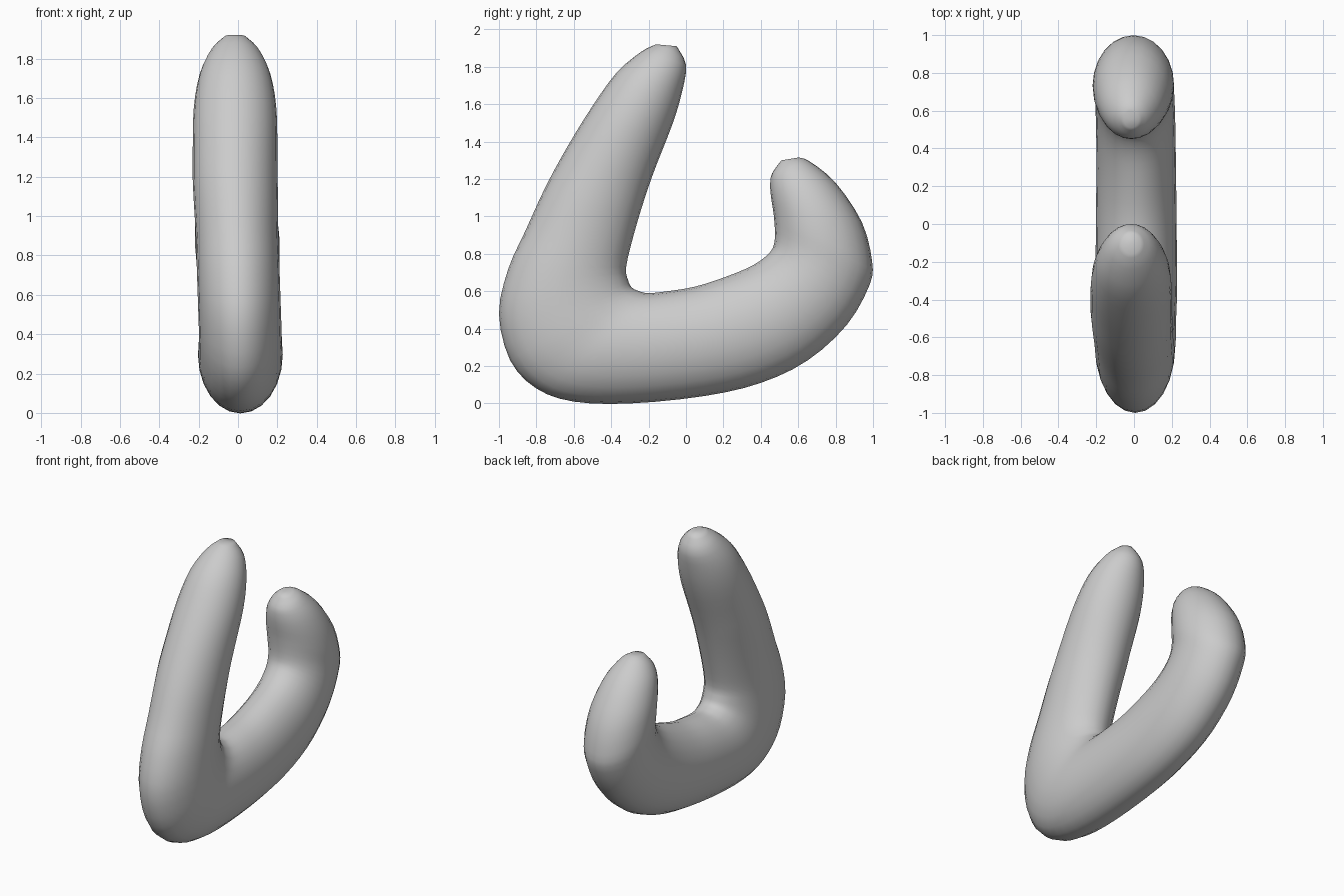
import bpy
import bmesh
from math import cos, sin, tau
from mathutils import Vector

default_cube = bpy.data.objects.get("Cube")
if default_cube:
    bpy.data.objects.remove(default_cube, do_unlink=True)

SIDES = 24
STEPS = 3

# Cross-sections from the tall tip to the hooked tip:
# outer edge (y, z), inner edge (y, z), half width in x
SECTIONS = [Vector(section) for section in (
    (-.16, 1.92, -.05, 1.91, .05),
    (-.24, 1.88, 0, 1.81, .12),
    (-.37, 1.77, -.02, 1.67, .18),
    (-.5, 1.59, -.07, 1.5, .21),
    (-.63, 1.38, -.16, 1.27, .215),
    (-.75, 1.16, -.22, 1.1, .215),
    (-.86, .92, -.28, .9, .21),
    (-.95, .72, -.32, .73, .21),
    (-1, .48, -.31, .66, .21),
    (-.94, .23, -.29, .62, .21),
    (-.8, .08, -.25, .6, .21),
    (-.6, .01, -.2, .59, .215),
    (-.3, 0, -.1, .6, .215),
    (.1, .04, .05, .625, .213),
    (.4, .11, .22, .68, .21),
    (.65, .23, .36, .74, .21),
    (.86, .42, .45, .81, .21),
    (.98, .63, .475, .88, .21),
    (.995, .76, .47, 1, .215),
    (.94, .97, .455, 1.1, .2),
    (.8, 1.18, .45, 1.17, .16),
    (.66, 1.295, .46, 1.23, .1),
    (.6, 1.315, .51, 1.3, .04),
)]


def make_material(name, color):
    material = bpy.data.materials.new(name)
    material.use_nodes = True
    material.diffuse_color = color
    shader = material.node_tree.nodes["Principled BSDF"]
    shader.inputs["Base Color"].default_value = color
    return material


def catmull_rom(before, start, end, after, t):
    return (start * 2 + (end - before) * t
            + (before * 2 - start * 5 + end * 4 - after) * t ** 2
            + (start * 3 - before - end * 3 + after) * t ** 3) / 2


def smooth_sections(sections, steps):
    padded = [sections[0]] + sections + [sections[-1]]
    result = []
    for i in range(len(sections) - 1):
        for step in range(steps):
            result.append(catmull_rom(*padded[i:i + 4], step / steps))
    return result + [sections[-1]]


def sideways_lean(z):
    # The base sits slightly to the left, the upper arms to the right
    rise = min(max((z - .4) / .8, 0), 1)
    return .012 - .027 * rise


def add_ring(bm, section):
    outer = Vector((0, section[0], section[1]))
    inner = Vector((0, section[2], section[3]))
    centre = (outer + inner) / 2
    centre.x = sideways_lean(centre.z)
    reach = (outer - inner) / 2
    across = Vector((section[4], 0, 0))
    ring = []
    for side in range(SIDES):
        angle = tau * side / SIDES
        ring.append(bm.verts.new(centre + reach * cos(angle) + across * sin(angle)))
    return ring


def cap_end(bm, ring):
    middle = sum((vert.co for vert in ring), Vector()) / SIDES
    pole = bm.verts.new(middle)
    for side in range(SIDES):
        bm.faces.new((ring[side], ring[side - 1], pole))


# Bent tube with rounded ends
bm = bmesh.new()
rings = [add_ring(bm, section) for section in smooth_sections(SECTIONS, STEPS)]
for lower, upper in zip(rings, rings[1:]):
    for side in range(SIDES):
        bm.faces.new((lower[side - 1], lower[side], upper[side], upper[side - 1]))
cap_end(bm, rings[0])
cap_end(bm, rings[-1])
bmesh.ops.recalc_face_normals(bm, faces=bm.faces)
for face in bm.faces:
    face.smooth = True

mesh = bpy.data.meshes.new("hooked_tube")
bm.to_mesh(mesh)
bm.free()
mesh.materials.append(make_material("light_grey", (.6, .6, .6, 1)))
hooked_tube = bpy.data.objects.new("hooked_tube", mesh)
bpy.context.collection.objects.link(hooked_tube)
